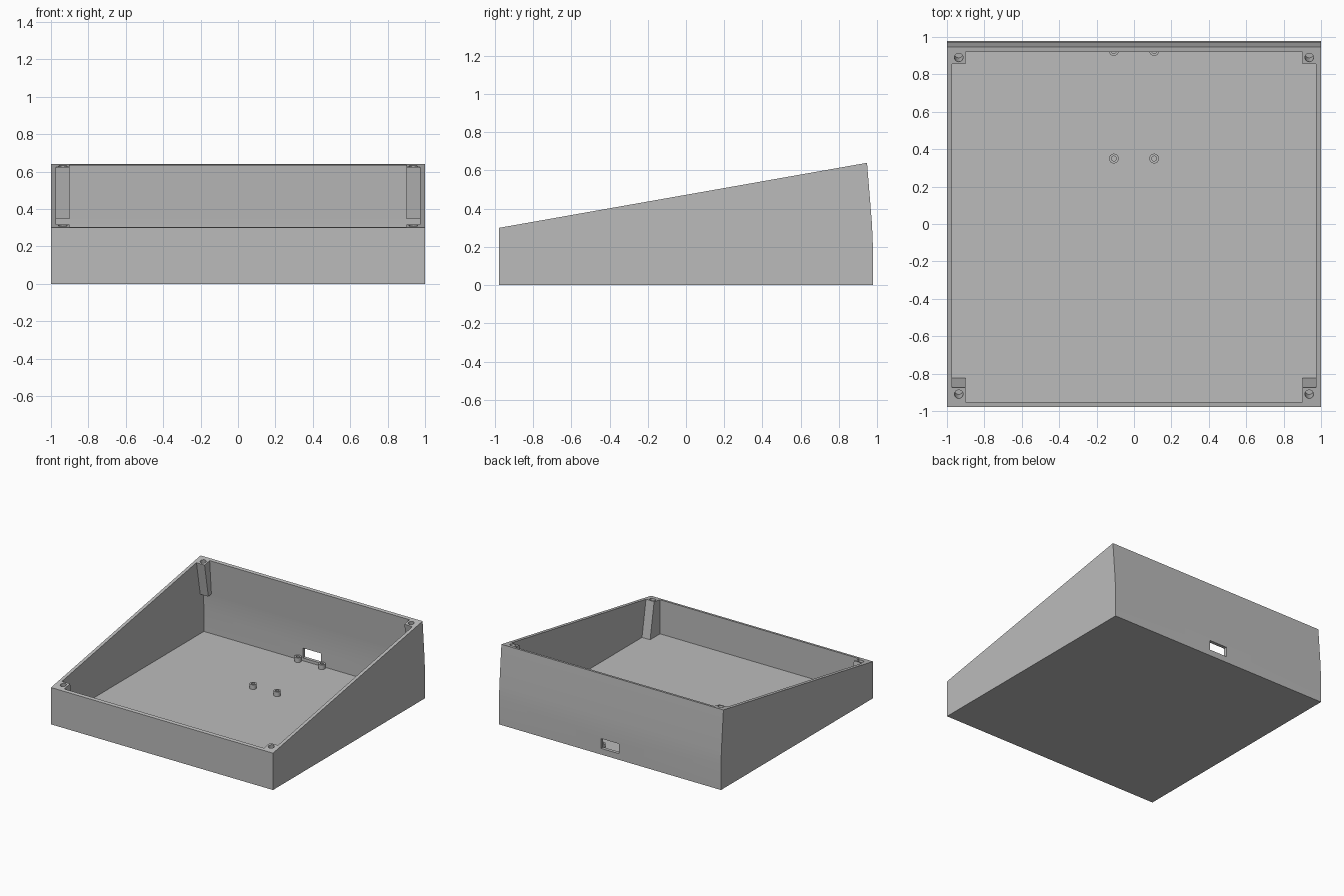
import bpy, bmesh, math
from mathutils import Matrix, Vector

cube = bpy.data.objects.get("Cube")
if cube:
    bpy.data.objects.remove(cube, do_unlink=True)

grey = bpy.data.materials.new("case_grey")
grey.use_nodes = True
grey.diffuse_color = (0.5, 0.5, 0.5, 1)
grey.node_tree.nodes["Principled BSDF"].inputs["Base Color"].default_value = (0.5, 0.5, 0.5, 1)

WALL = 0.027
BACK, FRONT = 0.978, -0.978
CREST_Y, CREST_Z, LIP_Z = 0.947, 0.64, 0.30
SLOPE = math.atan2(CREST_Z - LIP_Z, CREST_Y - FRONT)
DOWN = Vector((math.sin(SLOPE), -math.cos(SLOPE)))  # (y, z), square to the rim


def rim_z(y):
    return LIP_Z + (y - FRONT) * math.tan(SLOPE)


def make(name, bm):
    bmesh.ops.recalc_face_normals(bm, faces=bm.faces)
    mesh = bpy.data.meshes.new(name)
    bm.to_mesh(mesh)
    bm.free()
    mesh.materials.append(grey)
    obj = bpy.data.objects.new(name, mesh)
    bpy.context.collection.objects.link(obj)
    return obj


def prism(name, profile, x0, x1):
    """Extrude a (y, z) profile along x."""
    bm = bmesh.new()
    face = bm.faces.new([bm.verts.new((x0, y, z)) for y, z in profile])
    ext = bmesh.ops.extrude_face_region(bm, geom=[face])["geom"]
    bmesh.ops.translate(bm, vec=(x1 - x0, 0, 0),
                        verts=[v for v in ext if isinstance(v, bmesh.types.BMVert)])
    return make(name, bm)


def cylinder(name, radius, depth, matrix):
    bm = bmesh.new()
    bmesh.ops.create_cone(bm, cap_ends=True, segments=24, radius1=radius,
                          radius2=radius, depth=depth, matrix=matrix)
    return make(name, bm)


def cut(target, cutter):
    mod = target.modifiers.new("cut", "BOOLEAN")
    mod.operation, mod.solver, mod.object = "DIFFERENCE", "EXACT", cutter
    bpy.context.view_layer.objects.active = target
    bpy.ops.object.modifier_apply(modifier=mod.name)
    bpy.data.objects.remove(cutter, do_unlink=True)


def smooth(obj):
    bpy.ops.object.select_all(action="DESELECT")
    obj.select_set(True)
    bpy.context.view_layer.objects.active = obj
    bpy.ops.object.shade_smooth_by_angle(angle=math.radians(30))


# Wedge-shaped outer body, with the back wall leaning in above mid height
BEND_Z = 0.32
case = prism("case_shell", [(FRONT, 0), (BACK, 0), (BACK, 0.2), (BACK - 0.005, BEND_Z),
                            (CREST_Y, CREST_Z), (FRONT, LIP_Z)], -1, 1)

# Inner space, open through the sloping rim
inner = BACK - WALL
lean = (BACK - 0.005 - CREST_Y) / (CREST_Z - BEND_Z)
top = 0.8
space = prism("inner_space", [(FRONT + WALL, WALL), (inner, WALL), (inner, 0.2),
                              (inner - 0.005, BEND_Z),
                              (inner - 0.005 - lean * (top - BEND_Z), top),
                              (FRONT + WALL, top)], -1 + WALL, 1 - WALL)


# Corner screw posts, square to the rim, left standing inside the space
def post(y0, y1, length, side):
    profile = []
    for y, d in ((y0, length), (y1, length), (y1, -0.4), (y0, -0.4)):
        p = Vector((y, rim_z(y))) + DOWN * d
        profile.append((p.x, p.y))
    return prism("screw_post", profile, side * 0.9, side * 1.05)


for side in (-1, 1):
    cut(space, post(0.855, 1.1, 0.28, side))
    cut(space, post(-1.2, -0.875, 0.5, side))
cut(case, space)

# Screw holes in the posts
for side in (-1, 1):
    for y in (-0.91, 0.89):
        spot = Matrix.Translation((side * 0.937, y, rim_z(y)))
        cut(case, cylinder("screw_hole", 0.023, 0.24, spot @ Matrix.Rotation(SLOPE, 4, "X")))

# Cable slot through the back wall
cut(case, prism("cable_slot", [(0.93, 0.05), (1.1, 0.05), (1.1, 0.13), (0.93, 0.13)],
                -0.08, 0.08))
smooth(case)

# Hollow board standoffs on the floor
STANDOFF_TOP = 0.065
for row, y in (("front", 0.35), ("back", 0.925)):
    for label, x in (("left", 0.108), ("right", -0.108)):
        height = STANDOFF_TOP - WALL + 0.005
        standoff = cylinder(f"{row}_{label}_standoff", 0.026, height,
                            Matrix.Translation((x, y, STANDOFF_TOP - height / 2)))
        cut(standoff, cylinder("standoff_hole", 0.013, 0.06,
                               Matrix.Translation((x, y, STANDOFF_TOP))))
        smooth(standoff)
